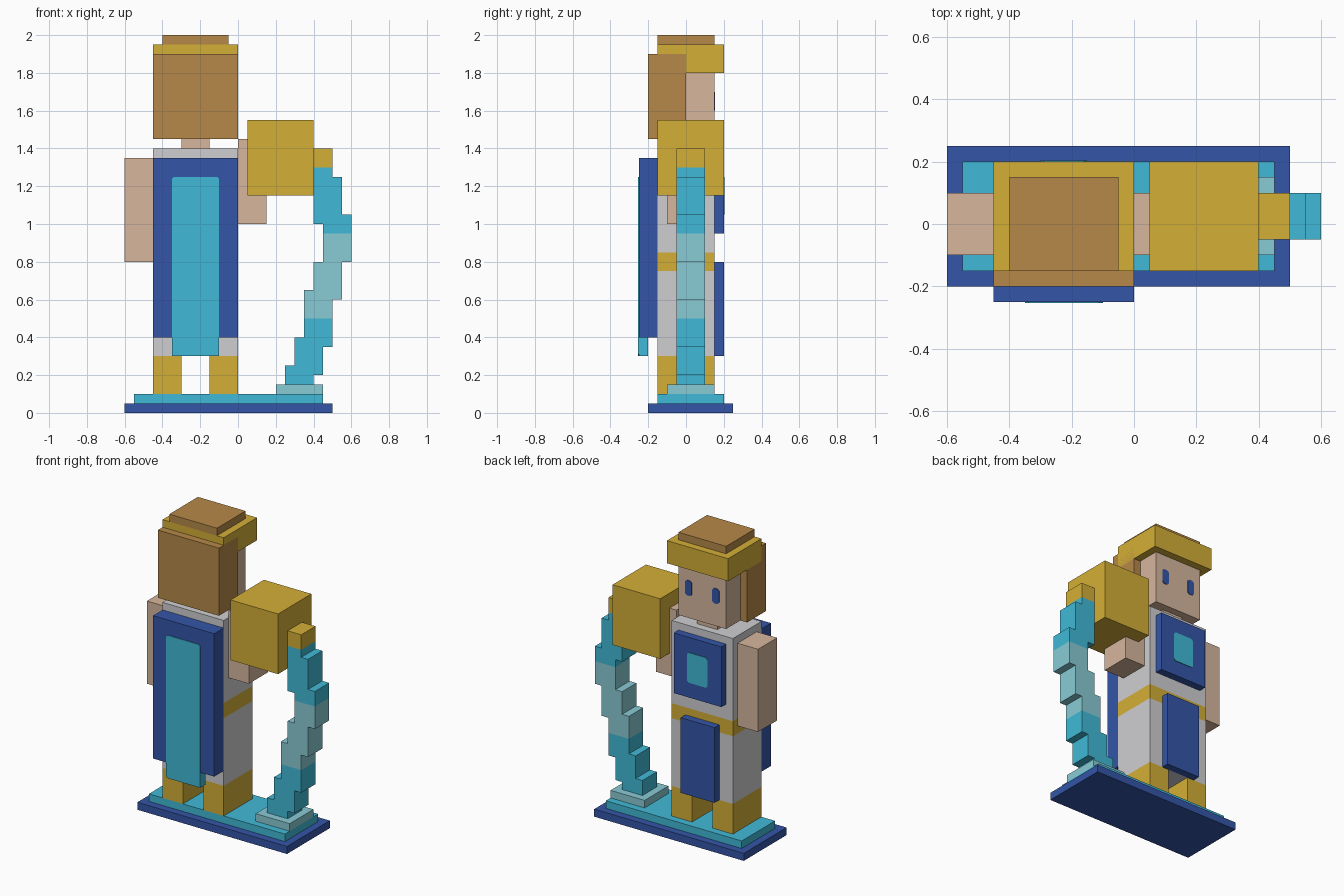
import bpy
import bmesh

if "Cube" in bpy.data.objects:
    bpy.data.objects.remove(bpy.data.objects["Cube"], do_unlink=True)


def material(name, rgb):
    linear = [((c / 255 + 0.055) / 1.055) ** 2.4 for c in rgb]
    mat = bpy.data.materials.new(name)
    mat.use_nodes = True
    mat.diffuse_color = (*linear, 1)
    shader = mat.node_tree.nodes["Principled BSDF"]
    shader.inputs["Base Color"].default_value = (*linear, 1)
    return mat


BLUE = material("deep blue", (52, 86, 168))
TEAL = material("water teal", (65, 186, 215))
PALE = material("pale water", (137, 203, 213))
GOLD = material("gold", (212, 175, 55))
BROWN = material("hair brown", (182, 137, 72))
SKIN = material("skin", (215, 183, 157))
CLOTH = material("light grey cloth", (207, 207, 210))


def add_box(bm, x, y, z):
    """Add a box given its (low, high) range on each axis."""
    verts = bmesh.ops.create_cube(bm, size=1)["verts"]
    for v in verts:
        v.co = [r[0] if c < 0 else r[1] for c, r in zip(v.co, (x, y, z))]
    return {f for v in verts for f in v.link_faces}


def finish(name, bm, *mats):
    mesh = bpy.data.meshes.new(name)
    bm.to_mesh(mesh)
    bm.free()
    for mat in mats:
        mesh.materials.append(mat)
    obj = bpy.data.objects.new(name, mesh)
    bpy.context.collection.objects.link(obj)
    return obj


def box(name, mat, x, y, z):
    bm = bmesh.new()
    add_box(bm, x, y, z)
    return finish(name, bm, mat)


def plate(name, mat, x, z, y, side):
    """Thin painted detail with clipped corners, on a face at y."""
    bm = bmesh.new()
    add_box(bm, x, sorted((y, y + side * 0.004)), z)
    edges = [e for e in bm.edges if abs(e.verts[0].co.y - e.verts[1].co.y) > 0.001]
    bmesh.ops.bevel(bm, geom=edges, offset=0.012, segments=1, affect='EDGES')
    return finish(name, bm, mat)


# Plinth
box("plinth_lower", BLUE, (-0.6, 0.5), (-0.2, 0.25), (0, 0.05))
box("plinth_upper", TEAL, (-0.55, 0.45), (-0.15, 0.2), (0.05, 0.1))

# Body
width, depth = (-0.45, 0), (-0.15, 0.15)
box("right_leg", GOLD, (-0.45, -0.3), depth, (0.1, 0.3))
box("left_leg", GOLD, (-0.15, 0), depth, (0.1, 0.3))
box("skirt", CLOTH, width, depth, (0.3, 0.75))
box("belt", GOLD, width, depth, (0.75, 0.85))
box("torso", CLOTH, width, depth, (0.85, 1.4))
box("right_arm", SKIN, (-0.6, -0.45), (-0.1, 0.1), (0.8, 1.35))
box("left_arm", SKIN, (0, 0.15), (-0.1, 0.1), (1.0, 1.45))

# Apron and chest panel
box("apron", BLUE, (-0.35, -0.1), (0.15, 0.2), (0.3, 0.8))
box("chest_panel", BLUE, (-0.4, -0.05), (0.15, 0.2), (0.95, 1.35))
plate("chest_emblem", TEAL, (-0.3, -0.15), (1.05, 1.25), 0.2, 1)

# Cape
box("cape", BLUE, width, (-0.25, -0.15), (0.4, 1.35))
box("cape_tail", TEAL, (-0.35, -0.1), (-0.25, -0.2), (0.3, 0.4))
plate("cape_stripe", TEAL, (-0.35, -0.1), (0.3, 1.25), -0.25, -1)

# Head
box("neck", SKIN, (-0.3, -0.15), (-0.05, 0.1), (1.4, 1.45))
box("head", SKIN, (-0.4, -0.05), (0, 0.15), (1.45, 1.8))
box("hair", BROWN, width, (-0.2, 0), (1.45, 1.9))
box("headband", GOLD, width, (-0.15, 0.2), (1.8, 1.95))
box("hair_top", BROWN, (-0.4, -0.05), depth, (1.95, 2.0))
for name, x in (("right_eye", -0.35), ("left_eye", -0.15)):
    plate(name, BLUE, (x, x + 0.05), (1.6, 1.7), 0.15, 1)

# Jar
box("jar", GOLD, (0.05, 0.4), (-0.15, 0.2), (1.15, 1.55))
box("jar_spout", GOLD, (0.4, 0.5), (-0.05, 0.1), (1.3, 1.4))

# Falling water: stepped slabs from the spout down (bottom, left, right)
steps = [
    (1.25, 0.4, 0.5), (1.05, 0.4, 0.55), (1.0, 0.4, 0.6), (0.95, 0.45, 0.6),
    (0.8, 0.45, 0.6), (0.65, 0.4, 0.55), (0.6, 0.35, 0.55), (0.5, 0.35, 0.5),
    (0.4, 0.35, 0.5), (0.35, 0.3, 0.5), (0.25, 0.3, 0.45), (0.2, 0.25, 0.45),
    (0.15, 0.25, 0.4),
]
bm = bmesh.new()
top = 1.3
for bottom, left, right in steps:
    for face in add_box(bm, (left, right), (-0.05, 0.1), (bottom, top)):
        face.material_index = int(0.45 < bottom < 0.9)
    top = bottom
finish("water_stream", bm, TEAL, PALE)
box("water_splash", PALE, (0.2, 0.45), (-0.1, 0.15), (0.1, 0.15))
